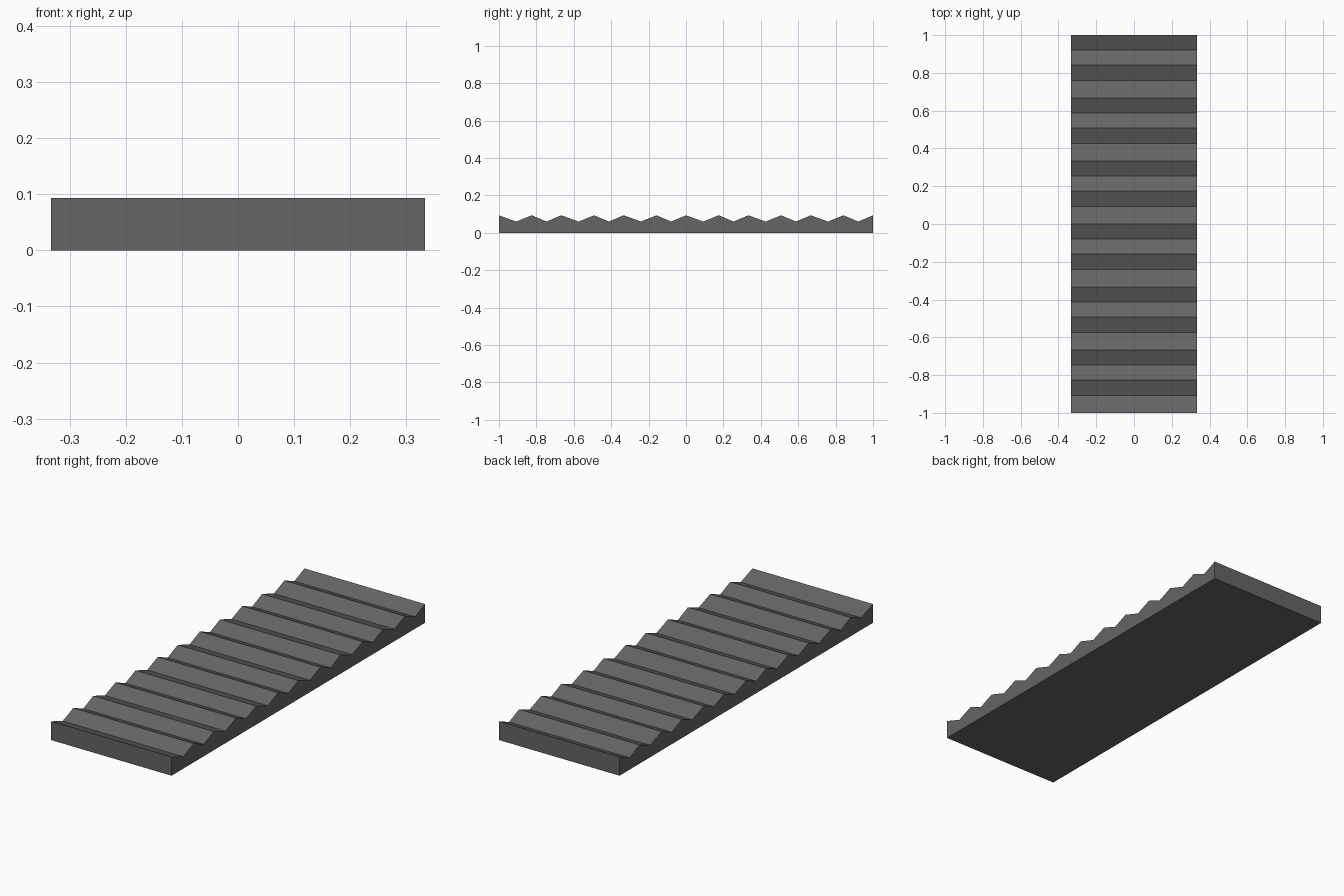
import bpy, bmesh

if "Cube" in bpy.data.objects:
    bpy.data.objects.remove(bpy.data.objects["Cube"])

HALF_W, PEAK, VALLEY = 0.333, 0.0935, 0.06

# Side profile (y, z): a flat base under a row of ridges, two ridges per module
module = [(0.0, PEAK), (0.079, VALLEY), (0.158, PEAK), (0.241, VALLEY)]
profile = [(-1.0, 0.0), (1.0, 0.0)]
for i in range(6):
    profile += [(1.0 - i / 3 - dy, z) for dy, z in module]
profile.append((-1.0, PEAK))

# Ridged slab: the profile swept across the width
bm = bmesh.new()
side = bm.faces.new([bm.verts.new((-HALF_W, y, z)) for y, z in profile])
swept = bmesh.ops.extrude_face_region(bm, geom=[side], use_keep_orig=True)
bmesh.ops.translate(bm, vec=(2 * HALF_W, 0, 0),
                    verts=[g for g in swept["geom"] if isinstance(g, bmesh.types.BMVert)])
bmesh.ops.recalc_face_normals(bm, faces=bm.faces)

mesh = bpy.data.meshes.new("ridged_slab")
bm.to_mesh(mesh)
bm.free()
slab = bpy.data.objects.new("ridged_slab", mesh)
bpy.context.collection.objects.link(slab)

# Dark grey finish
mat = bpy.data.materials.new("dark_grey")
mat.diffuse_color = (0.13, 0.13, 0.13, 1)
mat.use_nodes = True
mat.node_tree.nodes["Principled BSDF"].inputs["Base Color"].default_value = mat.diffuse_color
mesh.materials.append(mat)
